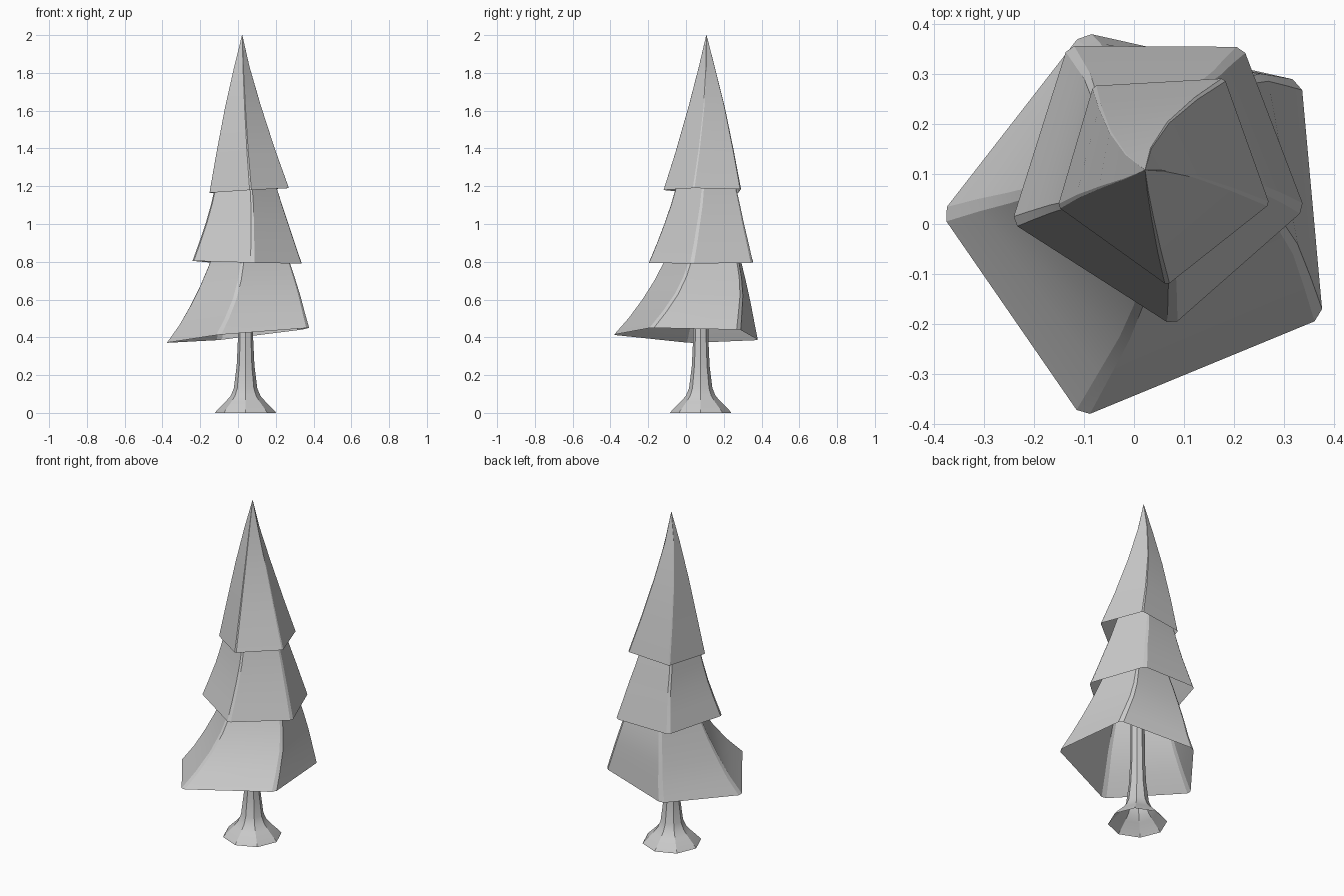
import bpy
from math import cos, sin, pi, radians
from mathutils import Vector, Matrix

if "Cube" in bpy.data.objects:
    bpy.data.objects.remove(bpy.data.objects["Cube"])

# single matte grey
grey = bpy.data.materials.new("light_grey")
grey.use_nodes = True
grey.diffuse_color = (0.6, 0.6, 0.6, 1)
grey.node_tree.nodes["Principled BSDF"].inputs["Base Color"].default_value = (0.6, 0.6, 0.6, 1)


def loft(name, rings):
    """Skin a stack of equal-sized rings, open below and closed on top."""
    n = len(rings[0])
    verts = [p for ring in rings for p in ring]
    faces = []
    for r in range(len(rings) - 1):
        for i in range(n):
            a, b = r * n + i, r * n + (i + 1) % n
            faces.append((a, b, b + n, a + n))
    faces.append(tuple(range(len(verts) - n, len(verts))))
    mesh = bpy.data.meshes.new(name)
    mesh.from_pydata(verts, [], faces)
    mesh.materials.append(grey)
    obj = bpy.data.objects.new(name, mesh)
    bpy.context.collection.objects.link(obj)
    bpy.ops.object.select_all(action="DESELECT")
    bpy.context.view_layer.objects.active = obj
    obj.select_set(True)
    bpy.ops.object.shade_smooth_by_angle(angle=radians(22))


def chamfered(corners, width):
    """Replace every corner by two points, pulled toward its neighbours."""
    out = []
    for i, c in enumerate(corners):
        for other in (corners[i - 1], corners[(i + 1) % len(corners)]):
            out.append(c + (other - c).normalized() * width)
    return out


def tier(name, corners, width, levels):
    """Hollow skirt; levels are (height, scale, centre x, centre y, twist)."""
    corners = [Vector(c) for c in corners]
    mean = sum(corners, Vector()) / len(corners)
    outline = [p - mean for p in chamfered(corners, width)]
    rings = []
    for z, scale, cx, cy, twist in levels:
        turn = Matrix.Rotation(radians(twist), 3, "Z")
        centre = Vector((cx, cy, z))
        rings.append([turn @ (p * scale) + centre for p in outline])
    loft(name, rings)


# foliage skirts, corners counter-clockwise from the model's right
tier("lower_foliage",
     [(-.386, .02, .37), (-.105, -.387, .413), (.378, -.188, .45), (.335, .286, .44), (-.103, .384, .385)],
     .018,
     [(.412, 1, .024, .023, 0), (.5, .875, .039, .053, 2), (.6, .755, .05, .081, 5),
      (.7, .645, .057, .1, 7), (.8, .545, .061, .111, 8), (.88, .47, .062, .113, 9)])

tier("middle_foliage",
     [(-.245, .003, .805), (.077, -.203, .795), (.342, .03, .79), (.218, .355, .795), (-.133, .357, .795)],
     .013,
     [(.796, 1, .052, .108, 0), (.9, .875, .051, .113, 1), (1, .76, .05, .116, 2),
      (1.1, .655, .045, .118, 4), (1.18, .58, .041, .118, 5), (1.25, .51, .038, .117, 6)])

tier("upper_foliage",
     [(-.152, .035, 1.165), (.067, -.122, 1.18), (.272, .04, 1.19), (.182, .292, 1.185), (-.081, .277, 1.165)],
     .006,
     [(1.177, 1, .057, .104, 0), (1.38, .745, .038, .111, 2), (1.62, .455, .022, .114, 6),
      (1.83, .2, .017, .111, 11), (2, .004, .022, .108, 14)])

# flared eight-sided trunk
profile = [(0, .162), (.012, .153), (.06, .105), (.09, .079), (.13, .062),
           (.25, .047), (.4, .04), (.87, .038)]
loft("trunk", [[(.04 + radius * cos(k * pi / 4), .078 + radius * sin(k * pi / 4), z) for k in range(8)]
               for z, radius in profile])
